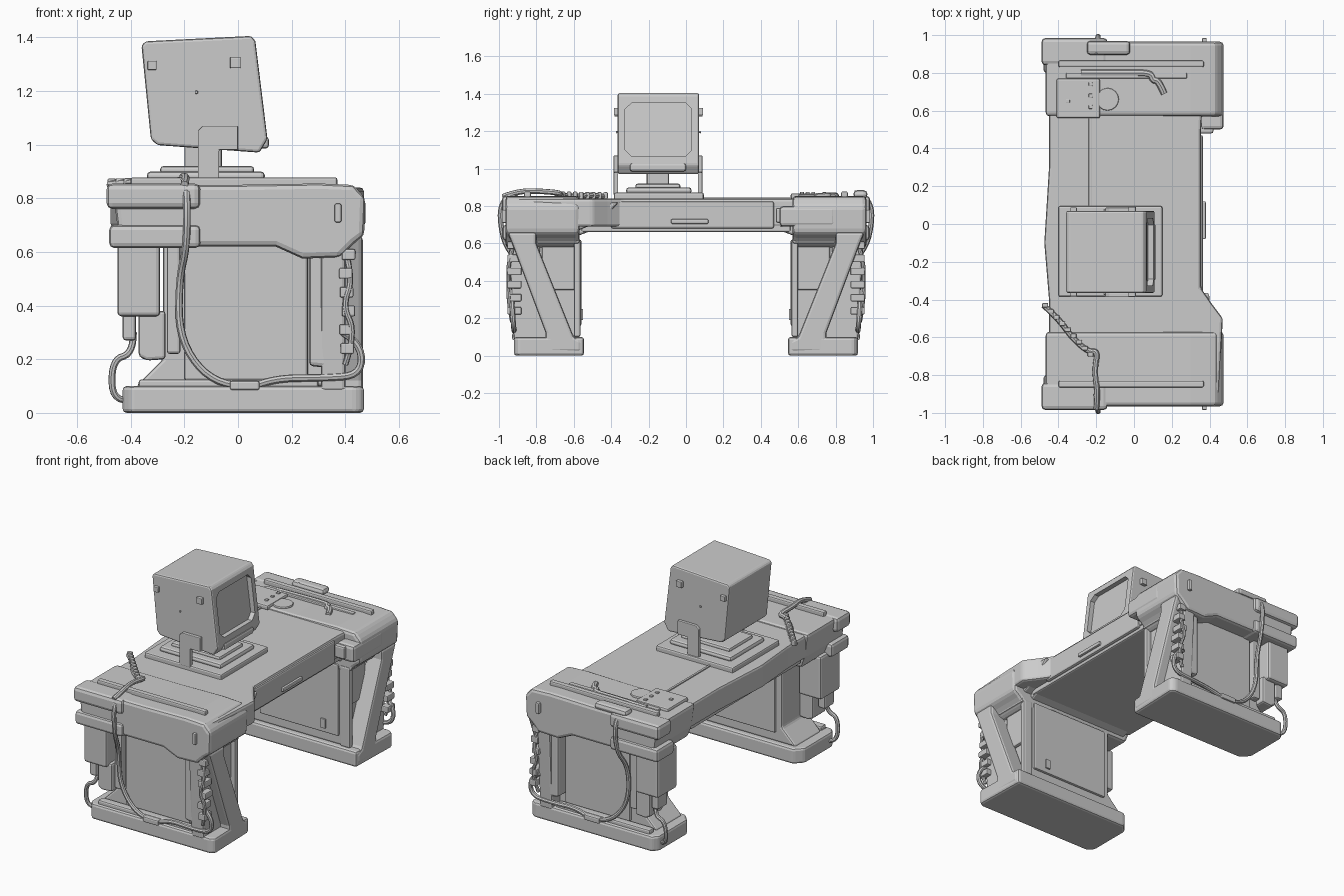
import bpy, bmesh, math, random
from mathutils import Vector

random.seed(4)
GREY = bpy.data.materials.new("light grey")
GREY.diffuse_color = (0.6, 0.6, 0.6, 1)


def finish(ob, bevel=0.0):
    bpy.ops.object.select_all(action='DESELECT')
    bpy.context.view_layer.objects.active = ob
    ob.select_set(True)
    if not ob.data.materials:
        ob.data.materials.append(GREY)
    if bevel:
        m = ob.modifiers.new("bevel", 'BEVEL')
        m.width, m.segments, m.limit_method = bevel, 2, 'ANGLE'
    return ob


def prism(name, pts, axis, lo, hi, bevel=0.012):
    """Extrude a 2D profile along an axis; profile is (y,z), (x,z) or (x,y)."""
    place = {'x': lambda a, b, t: (t, a, b), 'y': lambda a, b, t: (a, t, b),
             'z': lambda a, b, t: (a, b, t)}[axis]
    bm = bmesh.new()
    ends = [[bm.verts.new(place(a, b, t)) for a, b in pts] for t in (lo, hi)]
    n = len(pts)
    for e in ends:
        bm.faces.new(e)
    for i in range(n):
        j = (i + 1) % n
        bm.faces.new((ends[0][i], ends[0][j], ends[1][j], ends[1][i]))
    bmesh.ops.recalc_face_normals(bm, faces=bm.faces)
    me = bpy.data.meshes.new(name)
    bm.to_mesh(me)
    bm.free()
    ob = bpy.data.objects.new(name, me)
    bpy.context.collection.objects.link(ob)
    return finish(ob, bevel)


def box(name, x, y, z, bevel=0.01):
    return prism(name, [(x[0], y[0]), (x[1], y[0]), (x[1], y[1]), (x[0], y[1])], 'z', z[0], z[1], bevel)


def cable(name, pts, r=0.012):
    cu = bpy.data.curves.new(name, 'CURVE')
    cu.dimensions, cu.bevel_depth, cu.bevel_resolution = '3D', r, 2
    cu.resolution_u, cu.use_fill_caps = 5, True
    sp = cu.splines.new('NURBS')
    sp.points.add(len(pts) - 1)
    for p, c in zip(sp.points, pts):
        p.co = (*c, 1)
    sp.use_endpoint_u, sp.order_u = True, 3
    ob = bpy.data.objects.new(name, cu)
    bpy.context.collection.objects.link(ob)
    finish(ob)
    bpy.ops.object.convert(target='MESH')
    bpy.ops.object.shade_smooth_by_angle()


# Tabletop slab, with a wider working end
prism("desk_top", [(-0.45, -0.95), (0.38, -0.95), (0.45, -0.9), (0.47, -0.5), (0.41, -0.42),
                   (0.355, -0.34), (0.355, 0.5), (0.38, 0.95), (-0.45, 0.95), (-0.45, 0.3),
                   (-0.475, -0.1), (-0.45, -0.4)], 'z', 0.69, 0.84, 0.015)
box("desk_underside", (-0.43, 0.345), (-0.56, 0.56), (0.66, 0.71))
box("front_lip", (0.32, 0.365), (-0.4, 0.47), (0.68, 0.825))
box("drawer_handle", (0.35, 0.38), (-0.08, 0.12), (0.705, 0.73), 0.006)
for s in (-1, 1):
    prism("corner_brace", [(s * 0.42, 0.7), (s * 0.58, 0.82), (s * 0.58, 0.64)], 'x', -0.4, 0.34)

for s in (-1, 1):
    side = "front" if s < 0 else "back"

    def Y(a, b):
        return tuple(sorted((s * a, s * b)))

    # End cap with a drooping corner
    prism(side + "_end_cap", [(-0.42, 0.62), (0.14, 0.62), (0.24, 0.575), (0.38, 0.58), (0.43, 0.63),
                              (0.47, 0.66), (0.475, 0.8), (0.43, 0.85), (0.3, 0.855), (0.0, 0.85),
                              (-0.47, 0.85), (-0.45, 0.7)], 'y', *Y(0.57, 0.965), 0.02)
    box(side + "_upper_grip", (-0.49, -0.14), Y(0.84, 0.985), (0.76, 0.855), 0.022)
    box(side + "_lower_grip", (-0.48, -0.14), Y(0.8, 0.98), (0.615, 0.7), 0.018)
    box(side + "_corner_latch", (0.36, 0.385), Y(0.95, 0.985), (0.71, 0.78), 0.006)
    box(side + "_cap_ridge", (-0.4, 0.37), Y(0.83, 0.865), (0.84, 0.878), 0.008)

    # Leg body, face panel and foot
    prism(side + "_leg_body", [(-0.38, 0.1), (0.35, 0.1), (0.35, 0.68), (-0.28, 0.68), (-0.28, 0.2)],
          'y', *Y(0.575, 0.84))
    box(side + "_leg_panel", (-0.2, 0.26), Y(0.8, 0.862), (0.12, 0.63))
    box(side + "_panel_rib", (-0.265, -0.215), Y(0.8, 0.88), (0.22, 0.63))
    box(side + "_inner_panel", (-0.24, 0.32), Y(0.56, 0.6), (0.16, 0.62), 0.008)
    box(side + "_panel_switch", (0.2, 0.235), Y(0.55, 0.57), (0.19, 0.25), 0.003)
    prism(side + "_foot", [(-0.43, s * 0.6), (-0.38, s * 0.545), (0.46, s * 0.545), (0.47, s * 0.9),
                           (0.44, s * 0.92), (-0.4, s * 0.92), (-0.43, s * 0.88)], 'z', 0, 0.1, 0.015)
    box(side + "_foot_ridge", (-0.37, 0.3), Y(0.85, 0.9), (0.09, 0.125))

    # Diagonal side strut
    prism(side + "_strut", [(s * 0.955, 0.66), (s * 0.8, 0.66), (s * 0.8, 0.6), (s * 0.6, 0.1),
                            (s * 0.56, 0.08), (s * 0.56, 0.02), (s * 0.75, 0.02), (s * 0.75, 0.12), (s * 0.93, 0.6)],
          'x', 0.35, 0.465, 0.015)
    prism(side + "_strut_web", [(s * 0.95, 0.65), (s * 0.85, 0.65), (s * 0.66, 0.08), (s * 0.92, 0.08)],
          'x', 0.31, 0.4)
    box(side + "_recess_box", (0.3, 0.37), Y(0.58, 0.77), (0.35, 0.6))
    box(side + "_recess_rail", (0.33, 0.4), Y(0.565, 0.6), (0.1, 0.62))
    box(side + "_recess_top", (0.33, 0.41), Y(0.57, 0.8), (0.6, 0.66))

    # Hanging equipment modules
    prism(side + "_slim_module", [(0.265, 0.175), (0.36, 0.165), (0.38, 0.3), (0.37, 0.63), (0.265, 0.63)],
          'y', *Y(0.78, 0.925), 0.015)
    box(side + "_large_module", (-0.45, -0.29), Y(0.73, 0.93), (0.36, 0.64), 0.015)
    prism(side + "_module_battery", [(-0.37, 0.21), (-0.34, 0.195), (-0.27, 0.2), (-0.27, 0.38), (-0.37, 0.38)],
          'y', *Y(0.76, 0.9))
    box(side + "_module_plug", (-0.43, -0.38), Y(0.8, 0.9), (0.27, 0.38), 0.012)

    # Clips along the outer corner
    for i in range(6):
        z, x = 0.22 + i * 0.07, 0.385 + random.uniform(-0.01, 0.02)
        box(side + "_clip", (x, x + 0.05), Y(0.88, 0.955), (z, z + 0.04), 0.006)

    # Cables hanging on the outer face
    cable(side + "_loop_cable", [(-0.2, s * 0.9, 0.87), (-0.19, s * 1.0, 0.85), (-0.19, s * 0.985, 0.62),
                                 (-0.22, s * 0.9, 0.5), (-0.22, s * 0.895, 0.28), (-0.12, s * 0.9, 0.13),
                                 (0.03, s * 0.91, 0.09), (0.15, s * 0.9, 0.13), (0.32, s * 0.92, 0.13),
                                 (0.46, s * 0.92, 0.14), (0.46, s * 0.93, 0.26), (0.39, s * 0.93, 0.3)], 0.014)
    cable(side + "_module_cable", [(-0.39, s * 0.86, 0.3), (-0.39, s * 0.88, 0.22), (-0.47, s * 0.88, 0.2),
                                   (-0.47, s * 0.87, 0.04), (-0.41, s * 0.85, 0.05)], 0.013)
    cable(side + "_corner_cable", [(0.4, s * 0.92, 0.6), (0.43, s * 0.95, 0.5), (0.39, s * 0.95, 0.4),
                                   (0.44, s * 0.95, 0.3), (0.4, s * 0.93, 0.18)], 0.011)
    box(side + "_cable_clamp", (-0.03, 0.08), Y(0.89, 0.93), (0.085, 0.12), 0.008)

# Differing details at the two ends
box("back_side_block", (0.35, 0.475), (0.5, 0.8), (0.69, 0.8), 0.02)
box("back_side_step", (0.34, 0.42), (0.48, 0.66), (0.71, 0.79))
prism("front_side_wedge", [(-0.6, 0.66), (-0.6, 0.82), (-0.36, 0.82), (-0.45, 0.72)], 'x', 0.3, 0.4)
box("back_canister", (-0.25, -0.02), (0.895, 0.97), (0.84, 0.885), 0.02)
box("control_pad", (-0.41, -0.18), (0.56, 0.77), (0.835, 0.868))
for x, y in ((-0.35, 0.65), (-0.23, 0.62), (-0.23, 0.68), (-0.23, 0.74)):
    box("control_button", (x - 0.01, x + 0.01), (y - 0.01, y + 0.01), (0.86, 0.876), 0.003)
disc = [(-0.14 + 0.06 * math.cos(a), 0.66 + 0.06 * math.sin(a)) for a in (i * math.tau / 16 for i in range(16))]
prism("round_dial", disc, 'z', 0.835, 0.862, 0.006)
cable("desk_pipe", [(-0.28, 0.8, 0.85), (-0.05, 0.8, 0.855), (0.09, 0.8, 0.855), (0.1, 0.76, 0.855),
                    (0.13, 0.76, 0.855), (0.16, 0.69, 0.85)], 0.018)
box("desk_rail", (-0.24, -0.225), (0.08, 0.6), (0.83, 0.847), 0.003)
box("back_rail", (-0.36, 0.28), (0.77, 0.8), (0.83, 0.862), 0.006)

# Frayed cable lying over the front end
cable("desk_cable", [(-0.48, -0.43, 0.85), (-0.4, -0.5, 0.86), (-0.33, -0.6, 0.85), (-0.24, -0.68, 0.86),
                     (-0.19, -0.67, 0.87), (-0.21, -0.78, 0.88), (-0.19, -0.9, 0.88), (-0.2, -0.98, 0.85)], 0.015)
for i in range(9):
    t = i / 8
    p = Vector((-0.47, -0.43, 0.858)).lerp(Vector((-0.23, -0.69, 0.862)), t)
    box("cable_bead", (p.x - 0.016, p.x + 0.016), (p.y - 0.012, p.y + 0.012), (0.838, p.z + 0.016), 0.006)

# Monitor stand
box("stand_plate", (-0.4, 0.15), (-0.385, 0.095), (0.83, 0.872))
box("stand_step", (-0.34, 0.1), (-0.32, 0.03), (0.865, 0.9), 0.015)
box("stand_foot", (-0.29, 0.06), (-0.27, -0.03), (0.89, 0.92), 0.012)
box("monitor_neck", (-0.2, -0.06), (-0.21, -0.09), (0.9, 1.02))
for y in (-0.375, 0.075):
    bracket = [(-0.15, 0.86), (-0.07, 0.86), (-0.07, 0.98), (0.0, 0.98), (0.0, 1.07), (-0.13, 1.07), (-0.15, 1.05)]
    prism("monitor_bracket", bracket, 'y', y - 0.012, y + 0.012, 0.004)

# Monitor casing, tilted, with a sunken screen
case = prism("monitor_case", [(-0.345, 1.385), (-0.36, 1.37), (-0.325, 1.02), (-0.3, 0.998), (0.08, 0.97),
                              (0.11, 1.02), (0.065, 1.385), (0.05, 1.405)], 'y', -0.365, 0.07, 0.012)
cutter = prism("screen_cutter", [(-0.325, 1.1), (-0.29, 1.065), (-0.005, 1.065), (0.03, 1.1), (0.03, 1.32),
                                 (0.0, 1.35), (-0.29, 1.35), (-0.325, 1.32)], 'x', 0.0, 0.3, 0)
# shear the cutter so its depth follows the sloping front
for v in cutter.data.vertices:
    if v.co.x < 0.2:
        v.co.x = 0.075 - 0.13 * (v.co.z - 1.06)
cutter.hide_render = True
cutter.hide_set(True)
cut = case.modifiers.new("screen_recess", 'BOOLEAN')
cut.object, cut.operation, cut.solver = cutter, 'DIFFERENCE', 'EXACT'
box("monitor_chin", (0.05, 0.115), (-0.3, 0.0), (0.985, 1.03), 0.012)
for y in (-0.37, 0.075):
    for x, z, r in ((-0.32, 1.295, 0.017), (-0.01, 1.305, 0.02), (-0.025, 1.025, 0.014), (-0.155, 1.195, 0.006)):
        box("case_bolt", (x - r, x + r), (y - r * 0.8, y + r * 0.8), (z - r, z + r), 0.004)
